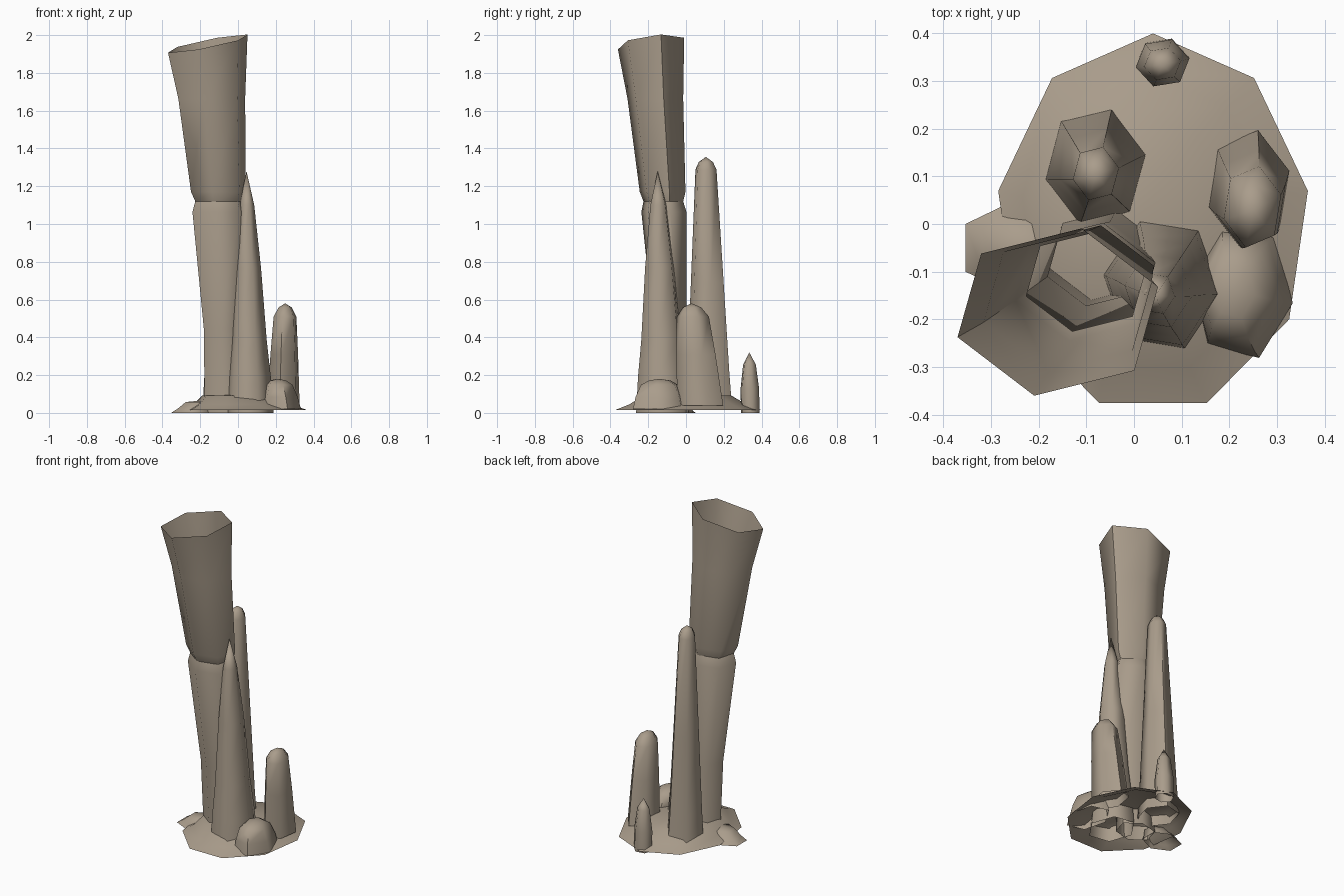
import bpy
import bmesh
import math
from mathutils import Vector

default_cube = bpy.data.objects.get("Cube")
if default_cube:
    bpy.data.objects.remove(default_cube, do_unlink=True)

# One warm grey stone colour
stone = bpy.data.materials.new("warm_grey_stone")
stone.use_nodes = True
stone_colour = (0.4, 0.335, 0.26, 1)
stone.diffuse_color = stone_colour
shader = stone.node_tree.nodes["Principled BSDF"]
shader.inputs["Base Color"].default_value = stone_colour
shader.inputs["Roughness"].default_value = 0.9


def rock(name, base, top, width, depth, turn, profile, sides=6, slope=(0, 0)):
    """Loft a faceted oval along the line from base to top.
    Each profile entry is (fraction of the way up, scale of the oval);
    a scale of zero closes the part in a point. Slope tips the last ring."""
    start, end = Vector(base), Vector(top)
    bm = bmesh.new()
    rings = []
    for fraction, scale in profile:
        middle = start.lerp(end, fraction)
        is_rim = fraction == 1
        ring = []
        for side in range(sides):
            angle = math.radians(turn) + math.tau * side / sides
            offset = Vector((width * math.cos(angle), depth * math.sin(angle), 0))
            offset *= scale
            if is_rim:
                offset.z = offset.x * slope[0] + offset.y * slope[1]
            ring.append(bm.verts.new(middle + offset))
        rings.append(ring)
    for lower, upper in zip(rings, rings[1:]):
        for side in range(sides):
            following = (side + 1) % sides
            bm.faces.new((lower[side], lower[following],
                          upper[following], upper[side]))
    # Merge the points of a closed tip
    bmesh.ops.remove_doubles(bm, verts=bm.verts, dist=0.001)
    mesh = bpy.data.meshes.new(name)
    bm.to_mesh(mesh)
    bm.free()
    mesh.materials.append(stone)
    part = bpy.data.objects.new(name, mesh)
    bpy.context.collection.objects.link(part)
    bpy.ops.object.select_all(action="DESELECT")
    part.select_set(True)
    bpy.context.view_layer.objects.active = part
    bpy.ops.object.shade_smooth_by_angle(angle=math.radians(66))


# Shared side profiles, from the ground up
shaft = [(0, 0.55), (0.4, 0.5), (0.95, 0.68), (1, 0.6)]
flare = [(0, 0.6), (0.06, 0.69), (0.65, 0.84), (1, 1)]
point = [(0, 1), (0.15, 0.9), (0.3, 0.75), (0.6, 0.55), (0.86, 0.3), (1, 0)]
blunt = [(0, 1), (0.14, 0.9), (0.5, 0.7), (0.95, 0.45), (0.98, 0.3), (1, 0)]
stump = [(0, 1), (0.5, 0.85), (0.87, 0.7), (0.96, 0.4), (1, 0)]
stub = [(0, 0.95), (0.4, 0.95), (0.8, 0.65), (1, 0)]
dome = [(0, 1), (0.4, 0.9), (0.8, 0.7), (0.95, 0.4), (1, 0)]
mound = [(0, 1), (0.35, 0.8), (0.9, 0.6), (1, 0)]

# Tall column: narrow shaft, pinched waist and flared open top
waist = (-0.1, -0.12, 1.12)
rim = (-0.16, -0.185, 1.955)
rock("column_shaft", (-0.06, -0.06, 0), waist, 0.22, 0.18, 17, shaft)
rock("column_flare", waist, rim, 0.22, 0.18, 17, flare, slope=(0.2, 0.12))

# Spires standing around the column
rock("front_spire", (0.06, -0.125, 0), (0.045, -0.15, 1.28), 0.13, 0.15, -8, point)
rock("back_spire", (-0.08, 0.12, 0.03), (-0.08, 0.105, 1.355), 0.11, 0.13, 12, blunt)
rock("side_stump", (0.24, 0.075, 0.04), (0.25, 0.03, 0.58), 0.09, 0.125, 17, stump)
rock("rear_stub", (0.06, 0.34, 0), (0.06, 0.335, 0.32), 0.06, 0.055, 10, stub)

# Ground mound with a thin rim, and the low rocks on its edge
rock("ground_mound", (0.04, 0, 0.015), (0, 0, 0.1), 0.33, 0.4, 10, mound, sides=9)
rock("front_lump", (0.225, -0.14, 0.02), (0.21, -0.14, 0.18), 0.11, 0.15, -10, dome)
rock("low_slab", (-0.25, -0.05, 0), (-0.21, -0.06, 0.064), 0.12, 0.1, 30, mound)
